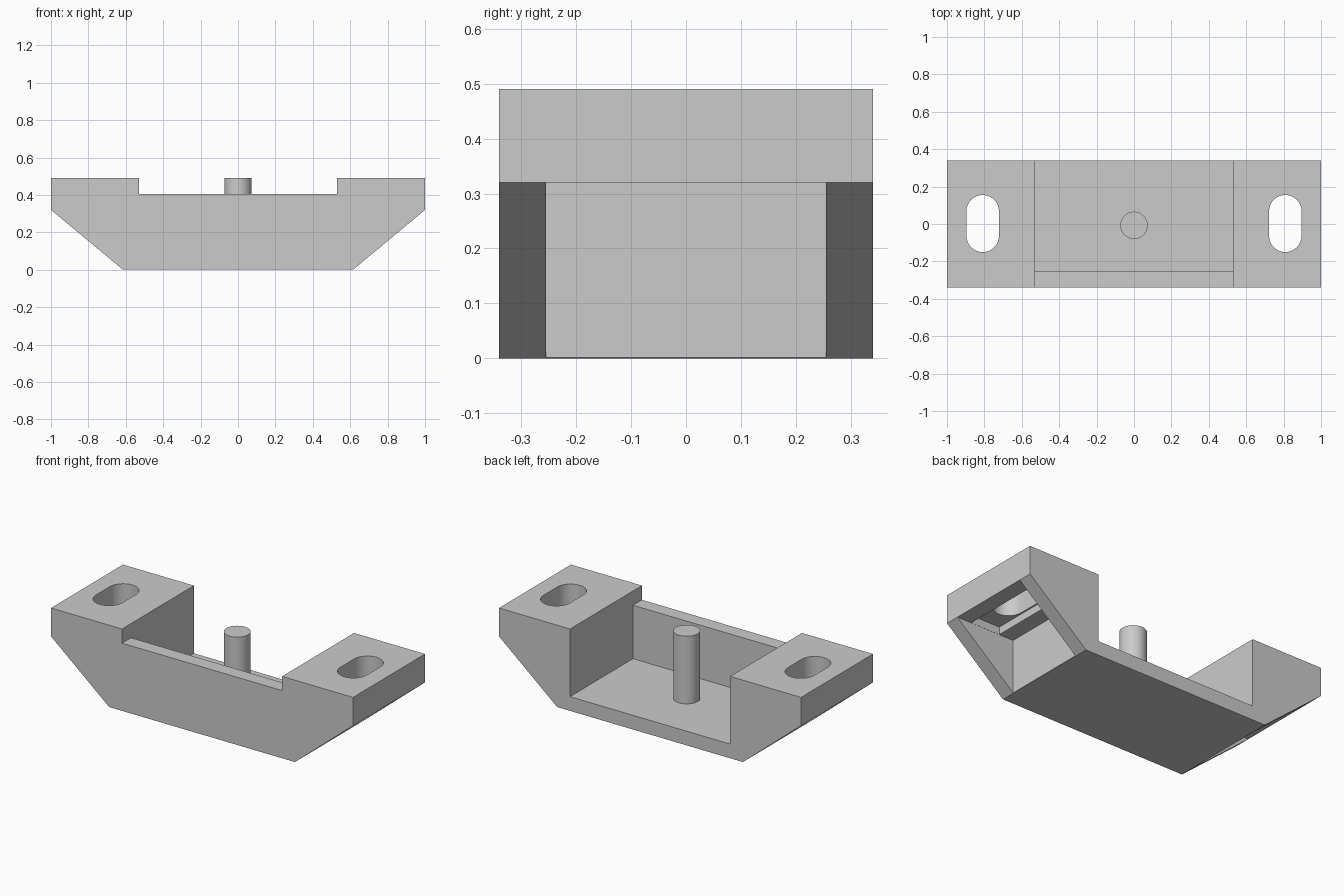
import bpy
import bmesh
from math import cos, sin, pi, radians
from mathutils import Vector

cube = bpy.data.objects.get("Cube")
if cube:
    bpy.data.objects.remove(cube, do_unlink=True)

grey = bpy.data.materials.new("plain grey")
grey.use_nodes = True
colour = (0.6, 0.6, 0.6, 1)
grey.diffuse_color = colour
grey.node_tree.nodes["Principled BSDF"].inputs["Base Color"].default_value = colour

HALF_DEPTH, WALL = 0.34, 0.085
INNER = HALF_DEPTH - WALL      # half depth inside the walls
TRAY = 0.53                    # half width of the tray
FOOT = 0.615                   # half width of the flat underside
TOP, LEDGE, NOTCH = 0.49, 0.32, 0.405


def prism(name, points, direction):
    """Extrude a closed outline of 3D points along a direction."""
    bm = bmesh.new()
    face = bm.faces.new([bm.verts.new(p) for p in points])
    out = bmesh.ops.extrude_face_region(bm, geom=[face])
    moved = [v for v in out["geom"] if isinstance(v, bmesh.types.BMVert)]
    bmesh.ops.translate(bm, vec=Vector(direction), verts=moved)
    bmesh.ops.recalc_face_normals(bm, faces=bm.faces)
    mesh = bpy.data.meshes.new(name)
    bm.to_mesh(mesh)
    bm.free()
    mesh.materials.append(grey)
    obj = bpy.data.objects.new(name, mesh)
    bpy.context.collection.objects.link(obj)
    return obj


def box(name, x0, x1, y0, y1, z0, z1):
    outline = [(x0, y0, z0), (x1, y0, z0), (x1, y1, z0), (x0, y1, z0)]
    return prism(name, outline, (0, 0, z1 - z0))


def arc(cx, cy, r, start, end, z, steps):
    angles = [start + (end - start) * i / steps for i in range(steps + 1)]
    return [(cx + r * cos(a), cy + r * sin(a), z) for a in angles]


def cut(target, cutter):
    """Subtract a cutter from the target and discard the cutter."""
    mod = target.modifiers.new("cut", 'BOOLEAN')
    mod.operation, mod.solver, mod.object = 'DIFFERENCE', 'EXACT', cutter
    bpy.context.view_layer.objects.active = target
    bpy.ops.object.modifier_apply(modifier=mod.name)
    bpy.data.objects.remove(cutter, do_unlink=True)


def smooth(obj):
    bpy.ops.object.select_all(action='DESELECT')
    obj.select_set(True)
    bpy.context.view_layer.objects.active = obj
    bpy.ops.object.shade_smooth_by_angle(angle=radians(30))


# Bracket body: tapered outline with a lowered middle
half = [(FOOT, 0), (1, LEDGE), (1, TOP), (TRAY, TOP), (TRAY, NOTCH)]
outline = half + [(-x, z) for x, z in reversed(half)]
body = prism("bracket_body", [(x, -HALF_DEPTH, z) for x, z in outline],
             (0, 2 * HALF_DEPTH, 0))

# Tray hollow, open at the back
cut(body, box("tray_cutter", -TRAY, TRAY, -INNER, 0.5, WALL, 0.7))

for side in (-1, 1):
    # Pocket under each mounting ear
    x0, x1 = sorted((side * (FOOT + 0.002), side * 1.2))
    cut(body, box("pocket_cutter", x0, x1, -INNER, INNER, -0.2, LEDGE))
    # Shallow channel for the bolt head
    x0, x1 = sorted((side * 0.713, side * 0.905))
    cut(body, box("channel_cutter", x0, x1, -INNER + 0.001, INNER - 0.001, 0.25, 0.365))
    # Rounded mounting slot through the ear
    cx, r = side * 0.809, 0.087
    slot = (arc(cx, 0.068, r, 0, pi, 0.2, 16)
            + arc(cx, -0.063, r, pi, 2 * pi, 0.2, 16))
    cut(body, prism("slot_cutter", slot, (0, 0, 0.5)))
smooth(body)

# Round peg standing on the tray floor
peg = prism("centre_peg", arc(0, -0.007, 0.073, 0, 2 * pi * 47 / 48, WALL - 0.01, 47),
            (0, 0, TOP - WALL + 0.01))
smooth(peg)
